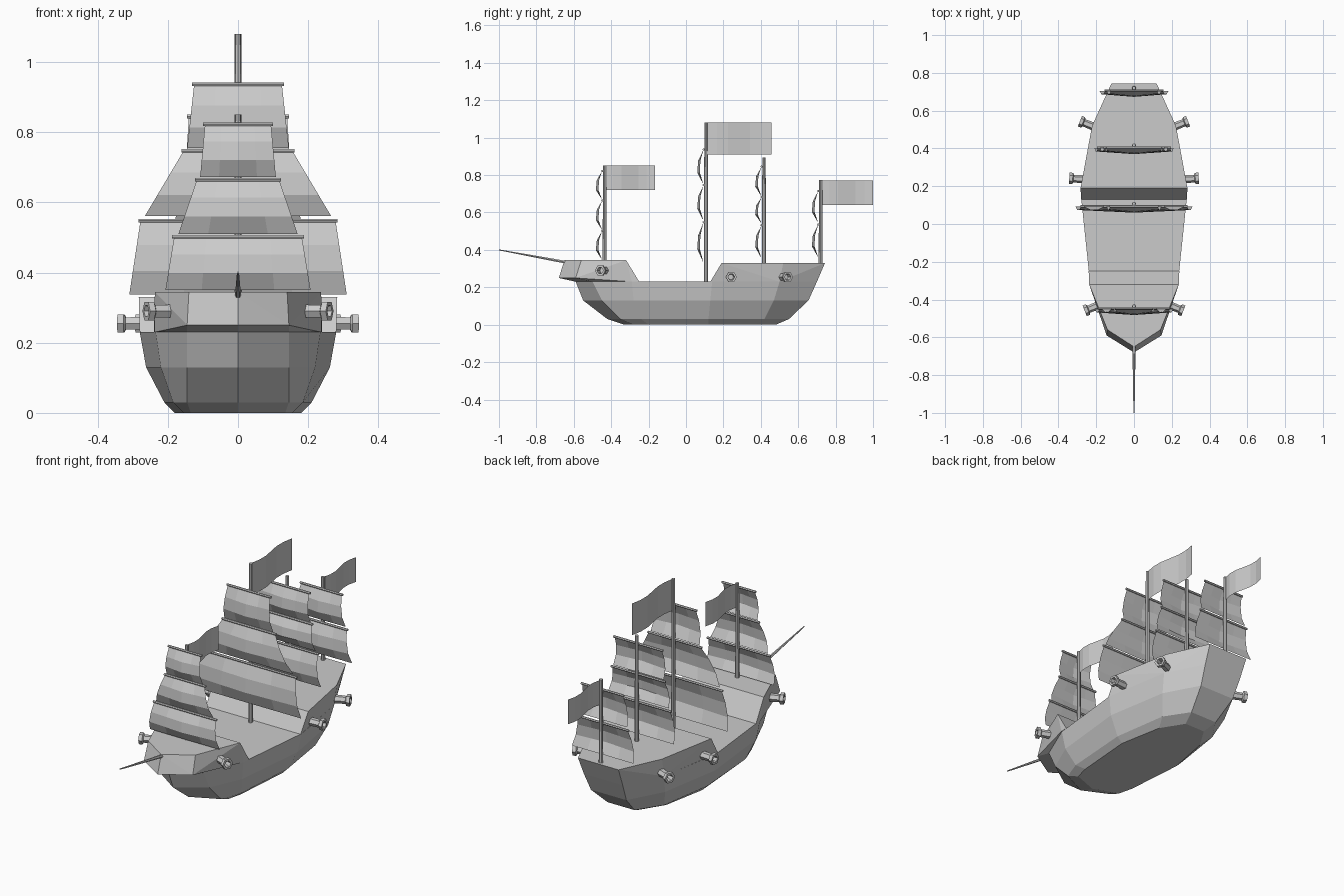
import bpy, bmesh, math
from mathutils import Vector

if "Cube" in bpy.data.objects:
    bpy.data.objects.remove(bpy.data.objects["Cube"])


def finish(name, bm, normals=True):
    if normals:
        bmesh.ops.recalc_face_normals(bm, faces=bm.faces)
    me = bpy.data.meshes.new(name)
    bm.to_mesh(me)
    bm.free()
    ob = bpy.data.objects.new(name, me)
    bpy.context.collection.objects.link(ob)
    return ob


def ring(half):
    """Mirror a half outline (bow centre first) into a closed loop."""
    return list(half) + [(-x, y) for x, y in reversed(half) if x > 0]


def convex(name, half_pts):
    bm = bmesh.new()
    for x, y, z in half_pts:
        for s in ((1, -1) if x else (1,)):
            bm.verts.new((s * x, y, z))
    bmesh.ops.convex_hull(bm, input=bm.verts[:])
    bmesh.ops.dissolve_limit(bm, angle_limit=0.02, verts=bm.verts[:], edges=bm.edges[:])
    return finish(name, bm)


def tube(name, start, direction, profile, sides):
    """Revolve (distance, radius) pairs along a direction."""
    d = Vector(direction).normalized()
    q = d.to_track_quat('Z', 'Y')
    bm = bmesh.new()
    loops = []
    for t, r in profile:
        loops.append([bm.verts.new(Vector(start) + q @ Vector(
            (r * math.cos(2 * math.pi * i / sides), r * math.sin(2 * math.pi * i / sides), t)))
            for i in range(sides)])
    for a, b in zip(loops, loops[1:]):
        for i in range(sides):
            j = (i + 1) % sides
            bm.faces.new((a[i], a[j], b[j], b[i]))
    bm.faces.new(loops[0])
    bm.faces.new(loops[-1])
    return finish(name, bm)


def grid(name, rows):
    bm = bmesh.new()
    v = [[bm.verts.new(p) for p in row] for row in rows]
    for a, b in zip(v, v[1:]):
        for i in range(len(a) - 1):
            bm.faces.new((a[i], a[i + 1], b[i + 1], b[i]))
    return finish(name, bm)


# hull: stacked deck outlines
levels = [
    (0.00, [(0, -.33), (.135, -.28), (.155, -.20), (.18, .12), (.135, .36), (.06, .48)]),
    (0.03, [(0, -.42), (.145, -.35), (.185, -.24), (.21, .12), (.165, .42), (.08, .55)]),
    (0.13, [(0, -.55), (.145, -.45), (.22, -.28), (.262, .13), (.205, .47), (.105, .655)]),
    (0.23, [(0, -.59), (.145, -.50), (.235, -.29), (.28, .14), (.22, .50), (.115, .70)]),
]
bm = bmesh.new()
loops = [[bm.verts.new((x, y, z)) for x, y in ring(h)] for z, h in levels]
n = len(loops[0])
for a, b in zip(loops, loops[1:]):
    for i in range(n):
        j = (i + 1) % n
        bm.faces.new((a[i], a[j], b[j], b[i]))
bm.faces.new(loops[0])
bm.faces.new(loops[-1])
finish("hull", bm)

# raised decks at both ends
convex("forecastle", [(0, -.59, .23), (.145, -.50, .23), (.238, -.29, .23), (.24, -.25, .23),
                      (0, -.68, .25), (.145, -.59, .25),
                      (0, -.65, .345), (.14, -.56, .345), (.237, -.32, .345)])
convex("aft_castle", [(.28, .13, .23), (.22, .50, .23), (.115, .70, .23),
                      (.283, .19, .33), (.222, .52, .33), (.12, .743, .33)])

# bowsprit
tube("bowsprit", (0, -.62, .33), (0, -.38, .07), [(0, .009), (.386, .003)], 6)

# masts: y, base z, top z, sails as (top z, bottom z, top half width, bottom half width)
masts = {
    "fore": (-.435, .33, .85, [(.823, .672, .094, .108), (.665, .51, .117, .17),
                               (.502, .35, .182, .207)]),
    "main": (.107, .22, 1.08, [(.937, .755, .125, .145), (.747, .562, .155, .265),
                               (.548, .337, .278, .31)]),
    "mizzen": (.417, .32, .895, [(.845, .69, .14, .15), (.682, .545, .155, .18),
                                 (.532, .36, .19, .21)]),
    "stern": (.72, .32, .775, [(.715, .55, .12, .145), (.535, .365, .15, .183)]),
}
profile = [(0, 0), (.33, .85), (.68, 1), (1, .1)]   # fraction down, bulge
for name, (y, z0, z1, sails) in masts.items():
    tube(name + "_mast", (0, y, z0), (0, 0, 1), [(0, .011), (z1 - z0, .009)], 8)
    for k, (zt, zb, wt, wb) in enumerate(sails):
        yy = y - .013
        tube(f"{name}_yard_{k}", (-wt - .006, yy, zt), (1, 0, 0),
             [(0, .006), (2 * wt + .012, .006)], 6)
        rows = []
        for f, b in profile:
            w = wt + (wb - wt) * f
            rows.append([(w * u, yy - b * (.034 - .014 * abs(u)), zt + (zb - zt) * f)
                         for u in (-1, -.5, 0, .5, 1)])
        grid(f"{name}_sail_{k}", rows)

# waving flags
for name, y0, y1, z0, z1 in (("fore", -.435, -.165, .72, .85), ("main", .107, .458, .91, 1.08),
                             ("stern", .72, 1.0, .64, .772)):
    cols = [(.012 * math.sin(2 * math.pi * i / 6), y0 + (y1 - y0) * i / 6) for i in range(7)]
    grid(name + "_flag", [[(x, y, z) for x, y in cols] for z in (z0, z1)])

# cannons, mirrored on both sides
for name, x, y, z, dy in (("bow", .175, -.425, .29, -.4), ("waist", .25, .235, .255, .08),
                          ("aft", .2, .51, .255, .4)):
    for s, side in ((1, "right"), (-1, "left")):
        tube(f"{name}_cannon_{side}", (s * x, y, z), (s, dy, 0),
             [(0, .022), (.07, .02), (.075, .03), (.093, .03), (.093, .018), (.06, .015)], 6)
